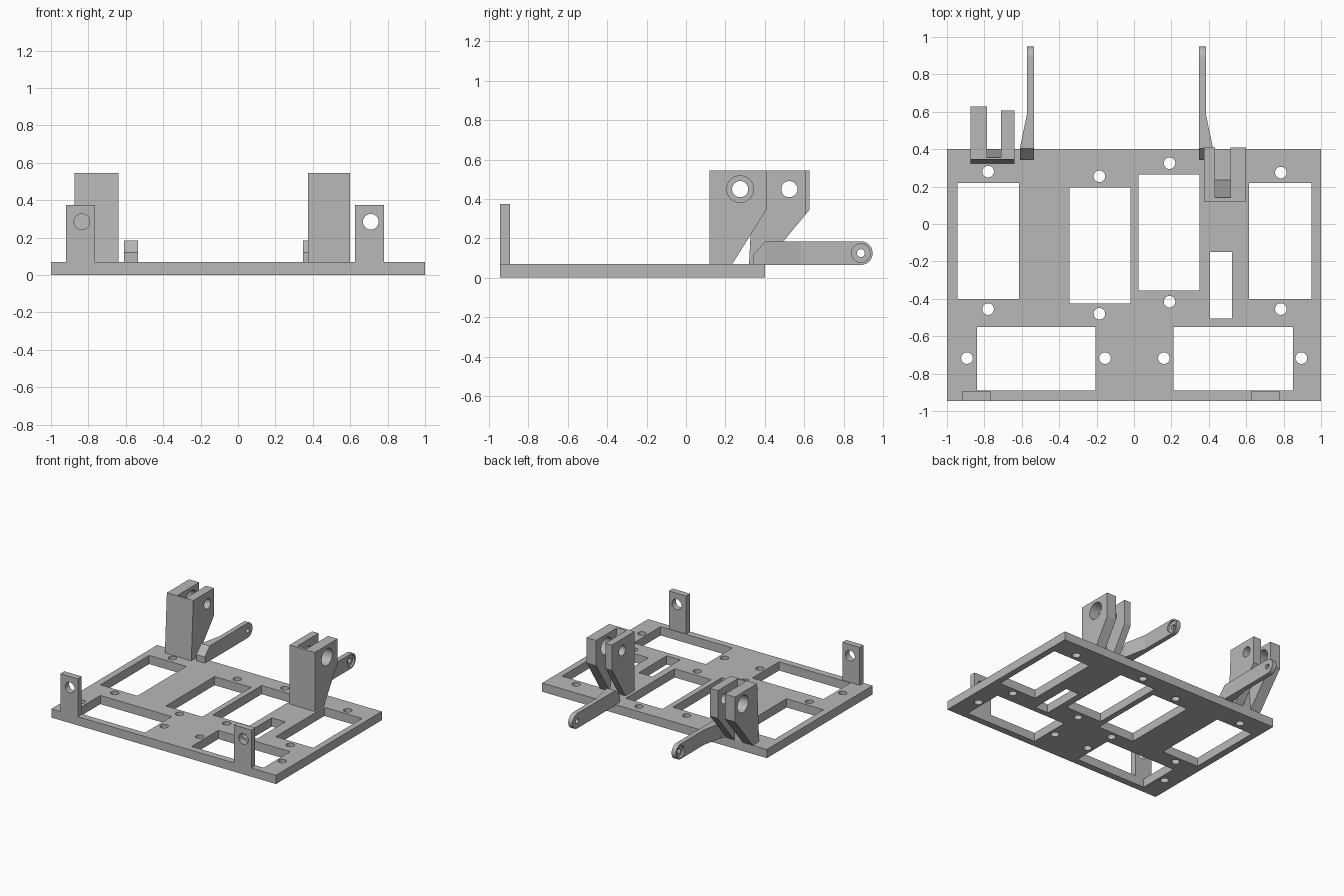
import bpy
import bmesh
import math

cube = bpy.data.objects.get("Cube")
if cube:
    bpy.data.objects.remove(cube, do_unlink=True)

grey = bpy.data.materials.new("light_grey")
colour = (0.48, 0.48, 0.48, 1)
grey.diffuse_color = colour
grey.use_nodes = True
for node in grey.node_tree.nodes:
    if node.type == 'BSDF_PRINCIPLED':
        node.inputs["Base Color"].default_value = colour


def rect(x0, x1, y0, y1):
    return [(x0, y0), (x1, y0), (x1, y1), (x0, y1)]


def circle(cx, cy, r, n=32):
    return [(cx + r * math.cos(math.tau * i / n), cy + r * math.sin(math.tau * i / n))
            for i in range(n)]


def prism(name, outline, axis, start, end):
    """Extrude a flat outline along one axis."""
    place = {'x': lambda p, d: (d, p[0], p[1]),
             'y': lambda p, d: (p[0], d, p[1]),
             'z': lambda p, d: (p[0], p[1], d)}[axis]
    bm = bmesh.new()
    low = [bm.verts.new(place(p, start)) for p in outline]
    high = [bm.verts.new(place(p, end)) for p in outline]
    bm.faces.new(low)
    bm.faces.new(high)
    for i in range(len(low)):
        j = (i + 1) % len(low)
        bm.faces.new((low[i], low[j], high[j], high[i]))
    bmesh.ops.recalc_face_normals(bm, faces=bm.faces)
    mesh = bpy.data.meshes.new(name)
    bm.to_mesh(mesh)
    bm.free()
    mesh.materials.append(grey)
    obj = bpy.data.objects.new(name, mesh)
    bpy.context.collection.objects.link(obj)
    return obj


def cut(obj, outline, axis, start, end):
    """Remove an extruded outline from a part."""
    cutter = prism("cutter", outline, axis, start, end)
    cutter.hide_render = True
    mod = obj.modifiers.new("cut", 'BOOLEAN')
    mod.operation = 'DIFFERENCE'
    mod.solver = 'EXACT'
    mod.object = cutter
    bpy.context.view_layer.objects.active = obj
    bpy.ops.object.modifier_apply(modifier=mod.name)
    bpy.data.objects.remove(cutter, do_unlink=True)


# Base plate with rectangular windows and screw holes
TOP = 0.07
plate = prism("base_plate", rect(-1, 1, -0.945, 0.4), 'z', 0, TOP)
windows = [(-0.945, -0.615, -0.4, 0.22), (-0.345, -0.02, -0.425, 0.195),
           (0.025, 0.35, -0.355, 0.265), (0.615, 0.95, -0.4, 0.22),
           (0.405, 0.525, -0.505, -0.15),
           (-0.84, -0.205, -0.89, -0.55), (0.21, 0.85, -0.89, -0.55)]
for w in windows:
    cut(plate, rect(*w), 'z', -0.1, 0.2)
for x, back, front in [(-0.78, 0.28, -0.455), (-0.185, 0.255, -0.48),
                       (0.19, 0.325, -0.415), (0.785, 0.275, -0.455)]:
    for y in (back, front):
        cut(plate, circle(x, y, 0.031), 'z', -0.1, 0.2)
for x in (-0.893, -0.155, 0.16, 0.895):
    cut(plate, circle(x, -0.717, 0.031), 'z', -0.1, 0.2)

# Upright tabs on the front edge
for name, x0, x1, hole in [("right_front_tab", -0.92, -0.765, -0.835),
                           ("left_front_tab", 0.625, 0.78, 0.71)]:
    tab = prism(name, rect(x0, x1, TOP, 0.375), 'y', -0.945, -0.895)
    cut(tab, circle(hole, 0.285, 0.042), 'y', -1.1, -0.8)


def bracket(name, outline, x0, x1, slot, slot_x, pivot, big_x, small_x):
    """Forked bracket: slotted block with a wide and a narrow pivot hole."""
    obj = prism(name, outline, 'x', x0, x1)
    cut(obj, slot, 'x', *slot_x)
    cut(obj, circle(*pivot, 0.068), 'x', *big_x)
    cut(obj, circle(*pivot, 0.041), 'x', *small_x)
    return obj


# Forked brackets near the back edge
bracket("left_bracket",
        [(0.12, TOP), (0.12, 0.545), (0.408, 0.545), (0.408, 0.345), (0.235, TOP)],
        0.375, 0.6,
        [(0.235, TOP), (0.237, 0.0), (0.7, 0.0), (0.7, 0.6), (0.13, 0.6)],
        (0.432, 0.515), (0.275, 0.45), (0.48, 0.7), (0.3, 0.48))
right = bracket("right_bracket",
                [(0.32, TOP), (0.345, 0.545), (0.627, 0.545), (0.627, 0.345), (0.4, TOP)],
                -0.875, -0.64,
                [(0.4, TOP), (0.405, 0.0), (0.8, 0.0), (0.8, 0.6), (0.35, 0.6)],
                (-0.785, -0.71), (0.525, 0.45), (-1.0, -0.75), (-0.75, -0.5))
cut(right, rect(0.608, 0.8, 0.0, 0.7), 'x', -0.74, -0.5)  # shorter inner fork


def finger(name, side, inner, thick, flare):
    """Rear arm with a rounded eye, flaring outward at its root."""
    tip = [(0.888 + 0.06 * math.sin(a), 0.125 + 0.06 * math.cos(a))
           for a in [math.pi * i / 16 for i in range(17)]]
    outline = [(0.4, 0.065), (0.342, 0.065), (0.342, 0.12), (0.403, 0.185)] + tip
    outer = inner + thick
    obj = prism(name, outline, 'x', side * inner, side * outer)
    cut(obj, circle(0.888, 0.125, 0.02), 'x', side * (inner - 0.1), side * (outer + 0.1))
    cut(obj, circle(0.888, 0.125, 0.047), 'x', side * (outer - 0.015), side * (outer + 0.1))
    bm = bmesh.new()
    bm.from_mesh(obj.data)
    for y in (0.405, 0.585):
        bmesh.ops.bisect_plane(bm, geom=bm.verts[:] + bm.edges[:] + bm.faces[:],
                               plane_co=(0, y, 0), plane_no=(0, 1, 0))
    for v in bm.verts:
        if v.co.y < 0.41 and abs(v.co.x) > inner + thick / 2:
            v.co.x += side * flare
    bmesh.ops.recalc_face_normals(bm, faces=bm.faces)
    bm.to_mesh(obj.data)
    bm.free()


# Rear arms
finger("left_rear_arm", 1, 0.347, 0.038, 0.037)
finger("right_rear_arm", -1, 0.535, 0.038, 0.037)
